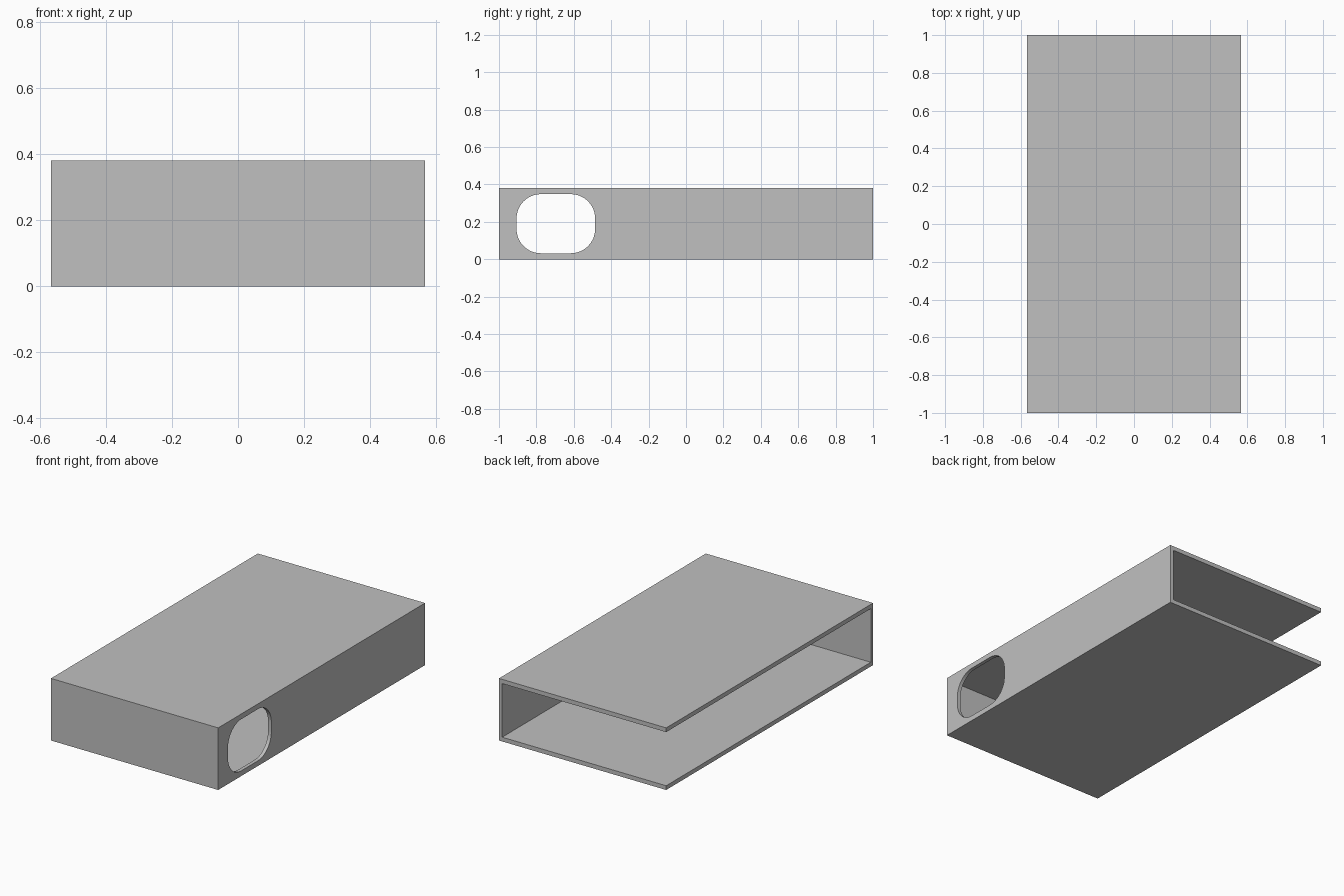
import bpy, bmesh
from math import pi, radians
from mathutils import Matrix, Vector

default = bpy.data.objects.get("Cube")
if default:
    bpy.data.objects.remove(default, do_unlink=True)

HALF_W, HALF_L, HEIGHT = 0.566, 1.0, 0.38
WALL = 0.022      # side and front wall thickness
SLAB = 0.026      # floor and roof thickness

grey = bpy.data.materials.new("light_grey")
grey.use_nodes = True
colour = (0.527, 0.527, 0.527, 1)
grey.diffuse_color = colour
grey.node_tree.nodes["Principled BSDF"].inputs["Base Color"].default_value = colour


def finish(name, bm):
    mesh = bpy.data.meshes.new(name)
    bm.to_mesh(mesh)
    bm.free()
    obj = bpy.data.objects.new(name, mesh)
    bpy.context.collection.objects.link(obj)
    mesh.materials.append(grey)
    return obj


def box(name, low, high):
    low, high = Vector(low), Vector(high)
    bm = bmesh.new()
    bmesh.ops.create_cube(bm, size=1)
    bmesh.ops.transform(bm, verts=bm.verts, matrix=Matrix.Translation((low + high) / 2)
                        @ Matrix.Diagonal((*(high - low), 1)))
    return finish(name, bm)


def rounded_block(name, low, high, radius):
    # Block whose four edges along x are rounded
    obj = box(name, low, high)
    bm = bmesh.new()
    bm.from_mesh(obj.data)
    along_x = [e for e in bm.edges
               if abs(e.verts[0].co.x - e.verts[1].co.x) > 0.01]
    bmesh.ops.bevel(bm, geom=along_x, offset=radius, segments=16,
                    profile=0.5, affect='EDGES')
    bm.to_mesh(obj.data)
    bm.free()
    return obj


# Sleeve body
sleeve = box("sleeve", (-HALF_W, -HALF_L, 0), (HALF_W, HALF_L, HEIGHT))

# Cavity open at the back and at the -x side
cavity = box("cavity_cutter", (-HALF_W - 0.2, -HALF_L + WALL, SLAB),
             (HALF_W - WALL, HALF_L + 0.2, HEIGHT - SLAB))

# Rounded window through the +x wall
window = rounded_block("window_cutter", (HALF_W - 0.2, -0.906, 0.032),
                       (HALF_W + 0.2, -0.486, 0.348), 0.13)

# Cut the sleeve
for cutter in (cavity, window):
    cutter.hide_render = True
    cut = sleeve.modifiers.new(cutter.name, 'BOOLEAN')
    cut.operation = 'DIFFERENCE'
    cut.solver = 'EXACT'
    cut.object = cutter

bpy.context.view_layer.update()
evaluated = sleeve.evaluated_get(bpy.context.evaluated_depsgraph_get())
result = bpy.data.meshes.new_from_object(evaluated)
sleeve.modifiers.clear()
sleeve.data = result
for cutter in (cavity, window):
    bpy.data.objects.remove(cutter, do_unlink=True)

# Smooth window rim, sharp corners elsewhere
bpy.ops.object.select_all(action='DESELECT')
sleeve.select_set(True)
bpy.context.view_layer.objects.active = sleeve
bpy.ops.object.shade_smooth_by_angle(angle=radians(30))
